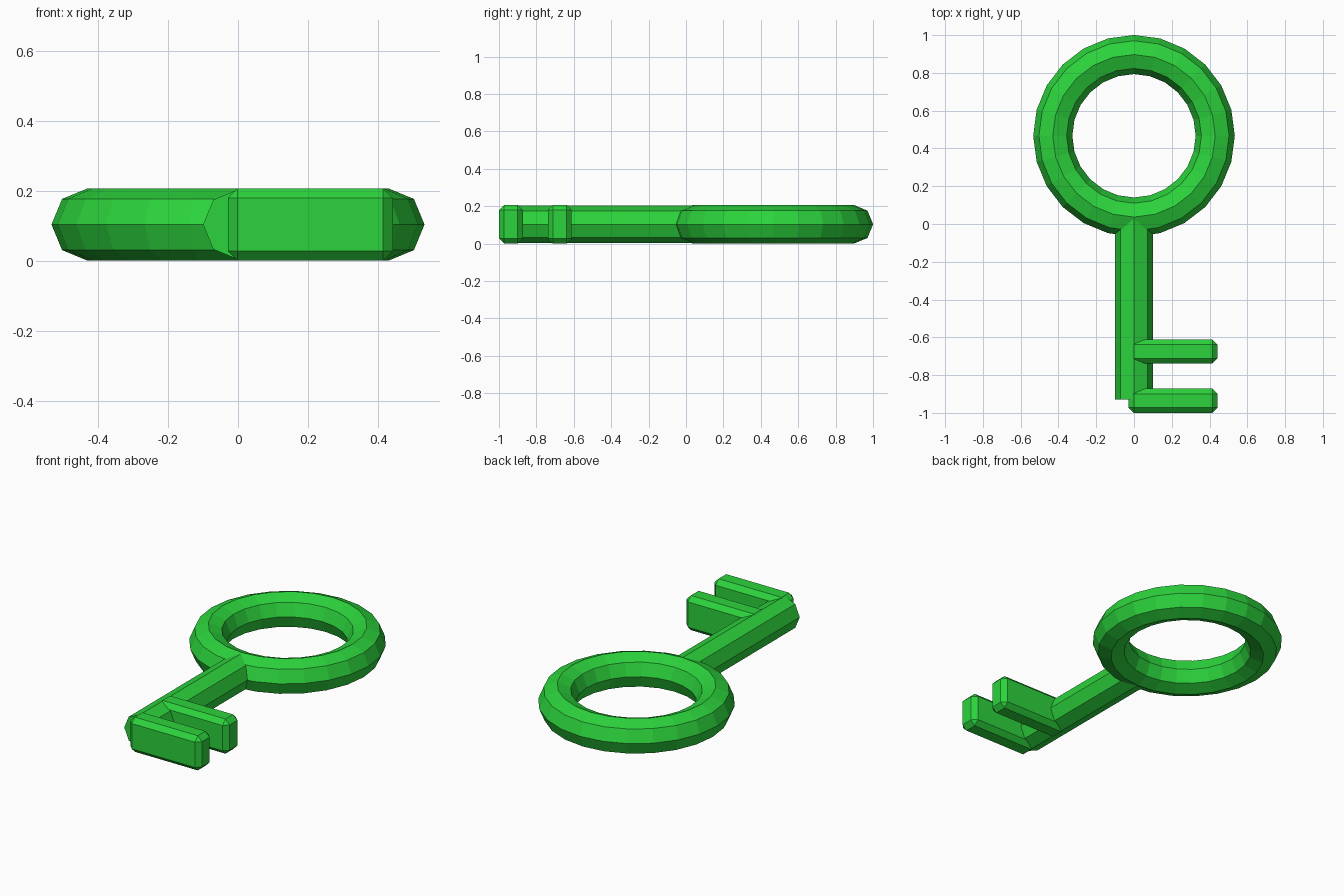
import bpy
from math import pi

if "Cube" in bpy.data.objects:
    bpy.data.objects.remove(bpy.data.objects["Cube"])

green = bpy.data.materials.new("green")
green.diffuse_color = (0.025, 0.65, 0.045, 1)
green.use_nodes = True
green.node_tree.nodes["Principled BSDF"].inputs["Base Color"].default_value = green.diffuse_color

MID = 0.1035  # half thickness of the key


def finish(name):
    obj = bpy.context.object
    obj.name = name
    obj.data.materials.append(green)
    return obj


# round handle
bpy.ops.mesh.primitive_torus_add(major_segments=24, minor_segments=8,
                                 major_radius=0.43, minor_radius=MID,
                                 location=(0, 0.467, MID))
finish("handle_ring")

# eight-sided shaft, edge facing up
y0, y1 = -0.93, 0.045
bpy.ops.mesh.primitive_cylinder_add(vertices=8, radius=0.1, depth=y1 - y0,
                                    location=(0, (y0 + y1) / 2, MID),
                                    rotation=(pi / 2, 0, 0))
finish("shaft")

# two chamfered teeth
for name, y in (("upper_tooth", -0.675), ("end_tooth", -0.936)):
    bpy.ops.mesh.primitive_cube_add(size=1, location=(0.207, y, MID))
    tooth = finish(name)
    tooth.scale = (0.472, 0.128, 2 * MID)
    bpy.ops.object.transform_apply(location=False, rotation=False, scale=True)
    bevel = tooth.modifiers.new("chamfer", 'BEVEL')
    bevel.width = 0.028
    bevel.segments = 1
